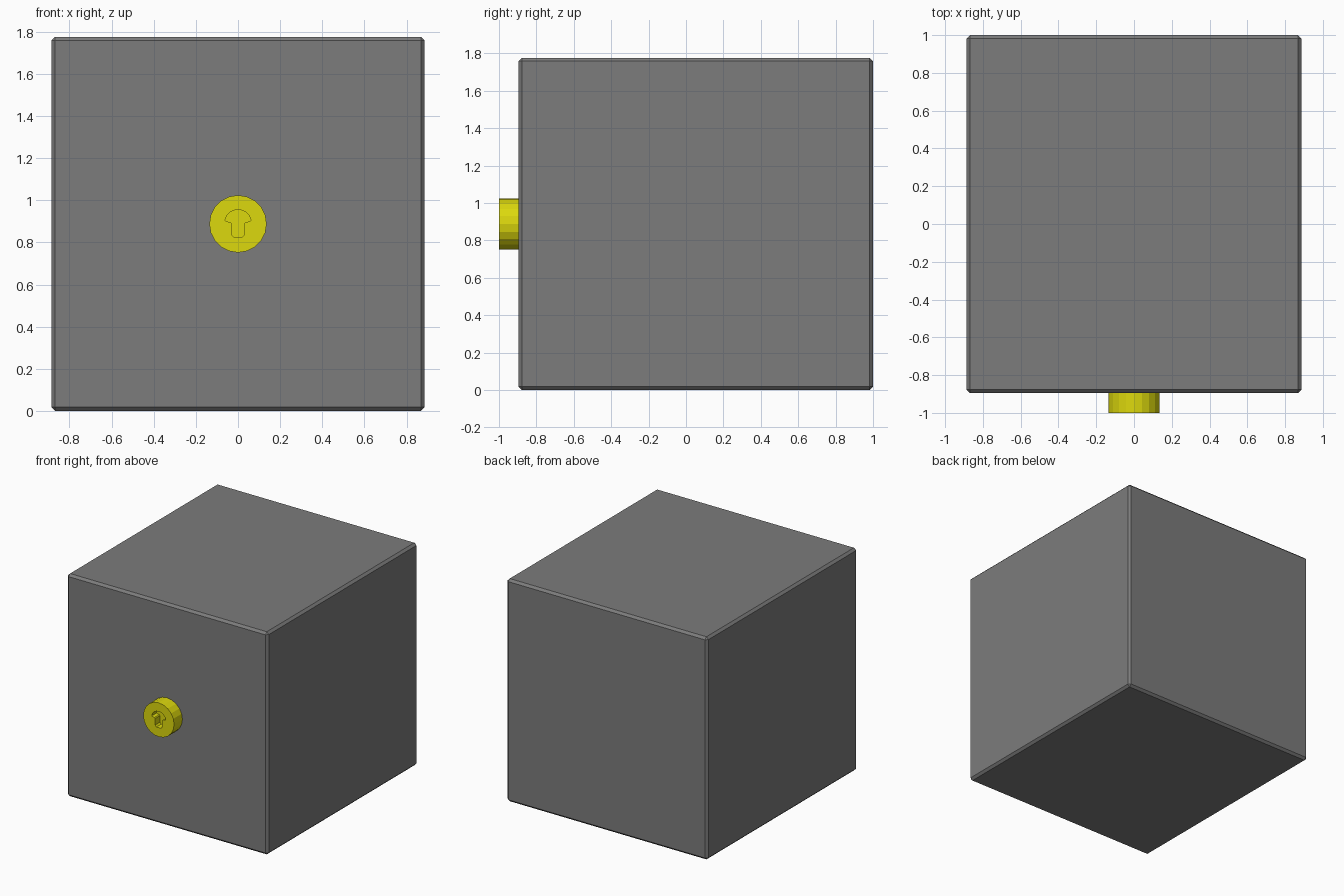
import bpy, bmesh, math
from mathutils import Matrix

if "Cube" in bpy.data.objects:
    bpy.data.objects.remove(bpy.data.objects["Cube"])

FACE_Y, LOCK_Z = -0.895, 0.888


def make_object(name, bm, mat):
    bmesh.ops.recalc_face_normals(bm, faces=bm.faces)
    mesh = bpy.data.meshes.new(name)
    bm.to_mesh(mesh)
    bm.free()
    mesh.materials.append(mat)
    obj = bpy.data.objects.new(name, mesh)
    bpy.context.collection.objects.link(obj)
    return obj


def material(name, rgb):
    mat = bpy.data.materials.new(name)
    mat.diffuse_color = (*rgb, 1)
    mat.use_nodes = True
    mat.node_tree.nodes["Principled BSDF"].inputs["Base Color"].default_value = mat.diffuse_color
    return mat


dark = material("dark_grey", (0.2, 0.2, 0.2))
yellow = material("lock_yellow", (0.72, 0.69, 0.004))

# Box body with chamfered edges
w, d, h = 1.772, 1.0 - FACE_Y, 1.776
bm = bmesh.new()
bmesh.ops.create_cube(bm, size=1, matrix=Matrix.Translation((0, FACE_Y + d / 2, h / 2))
                      @ Matrix.Diagonal((w, d, h, 1)))
body = make_object("safe_body", bm, dark)
bevel = body.modifiers.new("chamfer", 'BEVEL')
bevel.width = 0.018
bevel.segments = 1

# Round lock on the front
y0, y1 = -1.0, FACE_Y + 0.004
bm = bmesh.new()
bmesh.ops.create_cone(bm, cap_ends=True, segments=20, radius1=0.136, radius2=0.136, depth=y1 - y0,
                      matrix=Matrix.Translation((0, (y0 + y1) / 2, LOCK_Z))
                      @ Matrix.Rotation(math.pi / 2, 4, 'X'))
lock = make_object("lock_cylinder", bm, yellow)

# Keyhole: half profile from dome top down to stem bottom, mirrored
half = [(0.016, 0.065), (0.035, 0.057), (0.051, 0.042), (0.06, 0.024), (0.061, 0.016),
        (0.055, 0.011), (0.037, 0.009), (0.031, 0.002), (0.031, -0.05), (0.02, -0.063)]
outline = half + [(-x, z) for x, z in reversed(half)]
bm = bmesh.new()
face = bm.faces.new([bm.verts.new((x, y0 - 0.02, LOCK_Z + z)) for x, z in outline])
ext = bmesh.ops.extrude_face_region(bm, geom=[face])
bmesh.ops.translate(bm, vec=(0, 0.08, 0),
                    verts=[g for g in ext["geom"] if isinstance(g, bmesh.types.BMVert)])
cutter = make_object("keyhole_cutter", bm, yellow)
cutter.hide_render = True
cutter.hide_viewport = True
cut = lock.modifiers.new("keyhole", 'BOOLEAN')
cut.operation = 'DIFFERENCE'
cut.solver = 'EXACT'
cut.object = cutter
